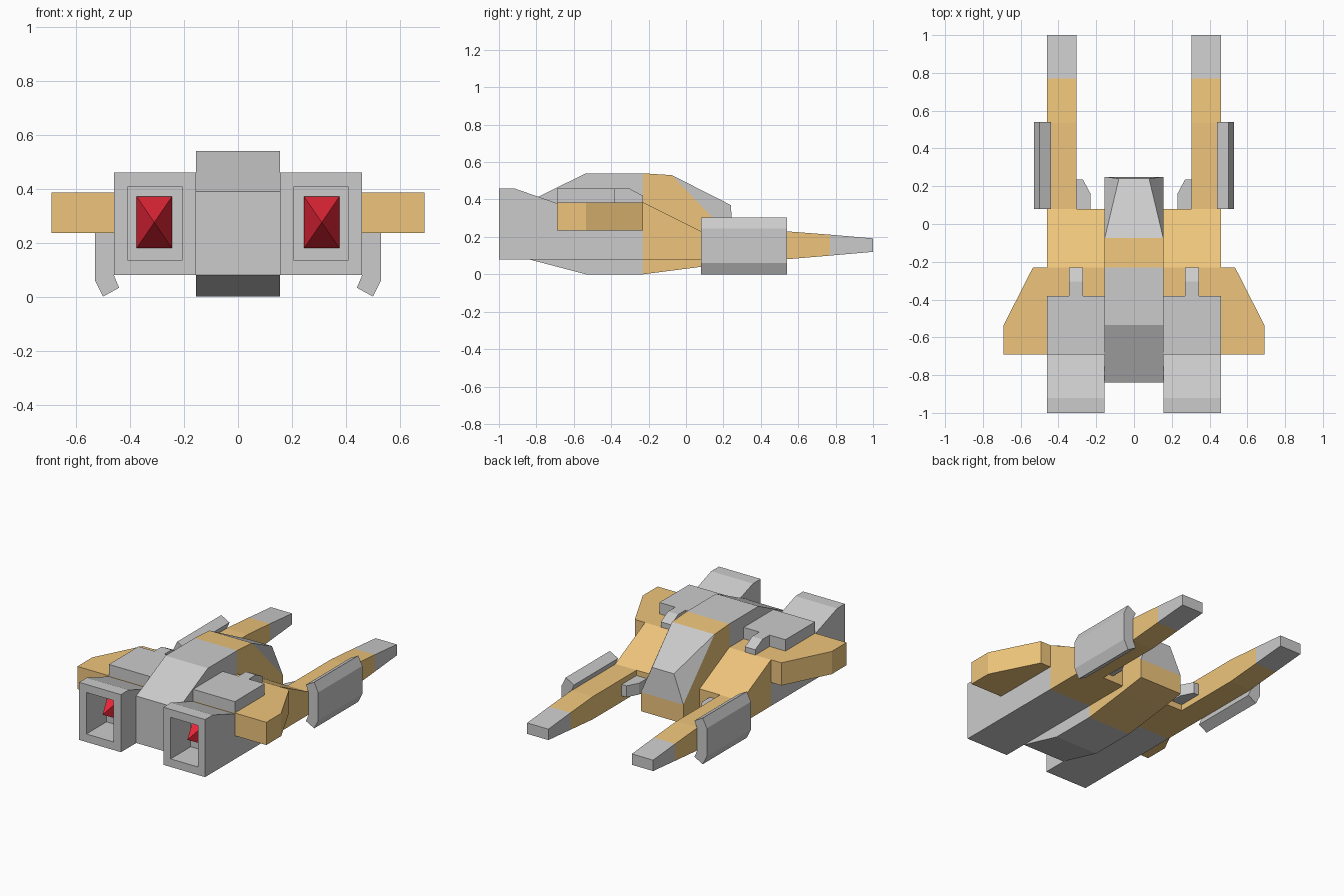
import bpy, bmesh
from mathutils import Vector

if "Cube" in bpy.data.objects:
    bpy.data.objects.remove(bpy.data.objects["Cube"])


def material(name, color):
    m = bpy.data.materials.new(name)
    m.diffuse_color = color
    m.use_nodes = True
    m.node_tree.nodes["Principled BSDF"].inputs["Base Color"].default_value = m.diffuse_color
    return m


ORANGE = material("orange_paint", (0.86, 0.56, 0.20, 1))
RED = material("red_glow", (0.80, 0.02, 0.04, 1))


def finish(name, bm, mat=None, mirror=False):
    bmesh.ops.recalc_face_normals(bm, faces=bm.faces[:])
    mesh = bpy.data.meshes.new(name)
    bm.to_mesh(mesh)
    bm.free()
    ob = bpy.data.objects.new(name, mesh)
    bpy.context.collection.objects.link(ob)
    if mat:
        mesh.materials.append(mat)
    if mirror:
        ob.modifiers.new("mirror", 'MIRROR').use_axis = (True, False, False)
    return ob


def prism_mesh(axis, pts, lo, hi):
    """Profile in the two other axes (in xyz order), extruded along axis."""
    def place(p, t):
        c = list(p)
        c.insert("xyz".index(axis), t)
        return c
    bm = bmesh.new()
    face = bm.faces.new([bm.verts.new(place(p, lo)) for p in pts])
    ext = bmesh.ops.extrude_face_region(bm, geom=[face], use_keep_orig=True)
    for v in ext["geom"]:
        if isinstance(v, bmesh.types.BMVert):
            v.co["xyz".index(axis)] = hi
    bmesh.ops.recalc_face_normals(bm, faces=bm.faces[:])
    return bm


def prism(name, axis, pts, lo, hi, mat=None, mirror=True):
    return finish(name, prism_mesh(axis, pts, lo, hi), mat, mirror)


def solid(name, verts, faces, mat=None, mirror=False):
    bm = bmesh.new()
    vs = [bm.verts.new(v) for v in verts]
    for f in faces:
        bm.faces.new([vs[i] for i in f])
    return finish(name, bm, mat, mirror)


# Central hull: grey rear and orange nose
prism("hull_rear", "x", [(-.84, .08), (-.535, 0), (-.23, 0), (-.23, .54),
                         (-.535, .54), (-.84, .39)], -.155, .155, mirror=False)
prism("hull_nose", "x", [(-.23, 0), (.08, .04), (.25, .065), (.25, .19),
                         (-.075, .53), (-.23, .54)], -.155, .155, ORANGE, False)

# Tapered canopy on the nose slope
solid("canopy", [(-.155, -.075, .53), (.155, -.075, .53), (-.155, .25, .19),
                 (.155, .25, .19), (-.08, .24, .37), (.08, .24, .37)],
      [(0, 1, 5, 4), (4, 5, 3, 2), (0, 4, 2), (1, 3, 5), (0, 2, 3, 1)])

# Engine blocks with a recessed rectangular nozzle
bm = prism_mesh("x", [(-1, .08), (-.23, .08), (-.23, .38), (-.69, .38),
                      (-.92, .46), (-1, .46)], .155, .46)
back = min(bm.faces, key=lambda f: f.calc_center_median().y)
bmesh.ops.inset_region(bm, faces=[back], thickness=.075)
back = bmesh.ops.extrude_discrete_faces(bm, faces=[back])["faces"][0]
bmesh.ops.translate(bm, verts=back.verts[:], vec=Vector((0, .21, 0)))
finish("engine_block", bm, mirror=True)

# Red pyramids inside the nozzles
solid("engine_glow", [(.245, -.8, .18), (.375, -.8, .18), (.375, -.8, .37),
                      (.245, -.8, .37), (.31, -.97, .275)],
      [(0, 1, 2, 3), (0, 1, 4), (1, 2, 4), (2, 3, 4), (3, 0, 4)], RED, True)

# Orange shoulders, forward booms and grey boom tips
prism("shoulder", "x", [(-.23, .08), (.08, .08), (.08, .23), (-.23, .385)],
      .155, .46, ORANGE)
prism("boom", "x", [(.08, .08), (.535, .08), (.77, .10), (.77, .212),
                    (.535, .23), (.08, .23)], .305, .46, ORANGE)
prism("boom_tip", "x", [(.77, .10), (1, .12), (1, .192), (.77, .212)], .305, .46)

# Stub wings
prism("wing", "z", [(.155, -.23), (.535, -.23), (.69, -.535), (.69, -.69),
                    (.155, -.69)], .235, .385, ORANGE)

# Raised top pads with a sloped prong
prism("top_pad", "z", [(.155, -.69), (.46, -.69), (.46, -.38), (.155, -.38)],
      .385, .46)
prism("pad_prong", "x", [(-.38, .385), (-.23, .385), (-.23, .42), (-.305, .46),
                         (-.38, .46)], .27, .345)

# Bent armour plates outside the booms
prism("side_plate", "y", [(.46, .08), (.44, .033), (.50, 0), (.53, .06),
                          (.53, .245), (.50, .305), (.44, .272), (.46, .225)],
      .08, .54)

# Small fins on the inner side of the booms
prism("inner_fin", "z", [(.305, .08), (.305, .235), (.27, .235), (.23, .16),
                         (.23, .08)], .12, .195)
